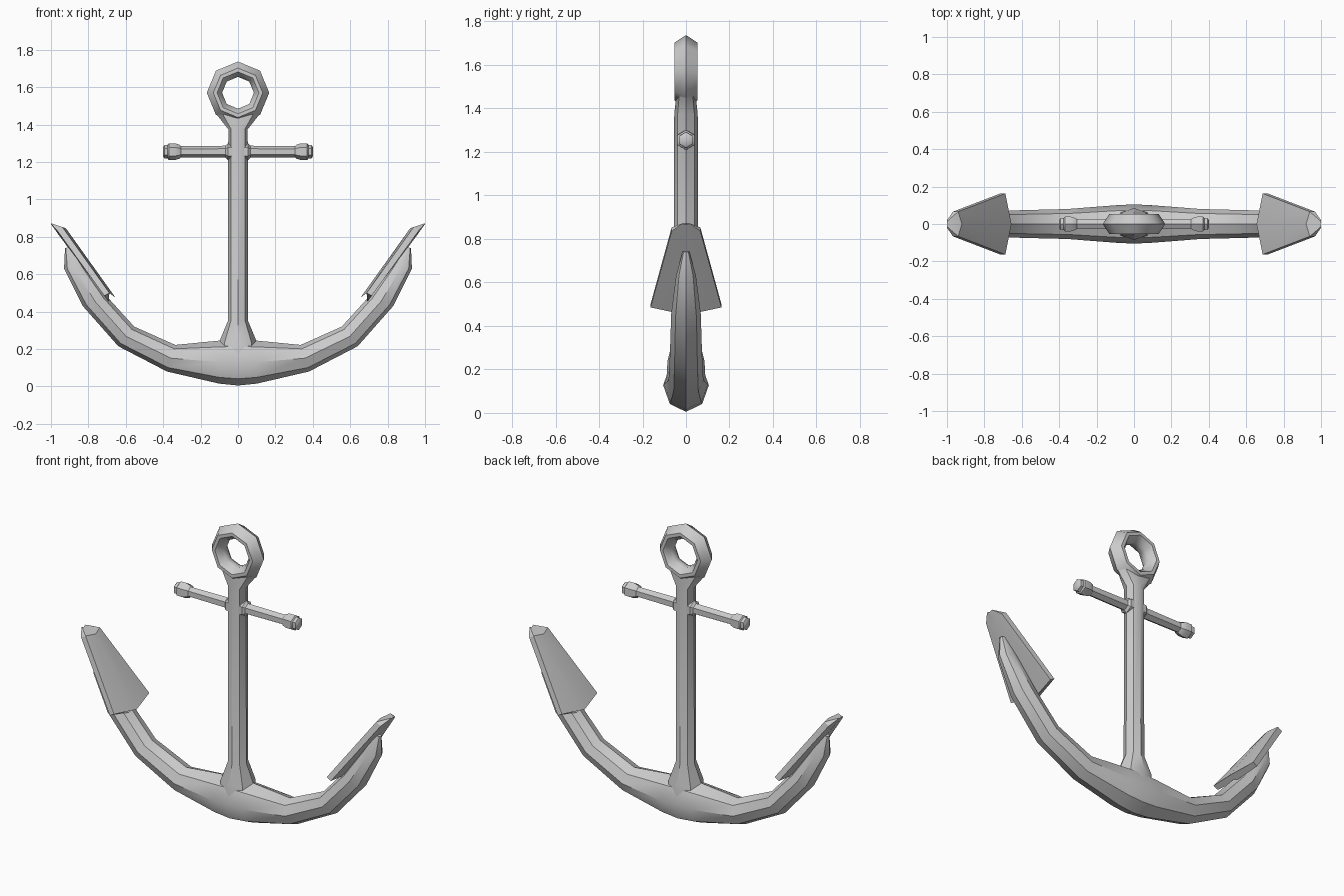
import bpy, bmesh, math
from math import cos, sin, pi

if "Cube" in bpy.data.objects:
    bpy.data.objects.remove(bpy.data.objects["Cube"])


def loft(name, sections, closed=False, mirror=False, angle=35):
    """Skin a list of equal-length point loops."""
    bm = bmesh.new()
    rows = [[bm.verts.new(p) for p in s] for s in sections]
    n = len(rows[0])
    pairs = list(zip(rows, rows[1:]))
    if closed:
        pairs.append((rows[-1], rows[0]))
    else:
        bm.faces.new(rows[0])
        bm.faces.new(rows[-1])
    for a, b in pairs:
        for i in range(n):
            j = (i + 1) % n
            bm.faces.new((a[i], a[j], b[j], b[i]))
    bmesh.ops.recalc_face_normals(bm, faces=bm.faces)
    me = bpy.data.meshes.new(name)
    bm.to_mesh(me)
    bm.free()
    ob = bpy.data.objects.new(name, me)
    bpy.context.collection.objects.link(ob)
    if mirror:
        ob.modifiers.new("Mirror", 'MIRROR').use_mirror_merge = False
    bpy.ops.object.select_all(action='DESELECT')
    bpy.context.view_layer.objects.active = ob
    ob.select_set(True)
    bpy.ops.object.shade_smooth_by_angle(angle=math.radians(angle))
    return ob


# Curved arms: inner edge x,z / outer edge x,z / half width
half = [(0.10, 0.245, 0.10, 0.015, 0.100),
        (0.335, 0.222, 0.38, 0.08, 0.080),
        (0.555, 0.32, 0.64, 0.215, 0.074),
        (0.70, 0.48, 0.83, 0.43, 0.068),
        (0.81, 0.63, 0.93, 0.63, 0.046),
        (0.895, 0.745, 0.925, 0.74, 0.015)]
stations = ([(-a, b, -c, d, w) for a, b, c, d, w in reversed(half)]
            + [(0, 0.25, 0, 0.005, 0.105)] + half)


def arm_section(a, b, c, d, w):
    mx, mz, hx, hz = (a + c) / 2, (b + d) / 2, (a - c) / 2, (b - d) / 2
    return [(mx + hx * cos(k * pi / 4), w * sin(k * pi / 4), mz + hz * cos(k * pi / 4))
            for k in range(8)]


loft("arms", [arm_section(*s) for s in stations], angle=40)

# Shank with flared foot and flared neck
shank = [(0.105, 0.09, 0.15), (0.10, 0.085, 0.24), (0.054, 0.056, 0.35),
         (0.052, 0.054, 1.375), (0.115, 0.045, 1.455)]
loft("shank", [[(rx * cos(k * pi / 4), ry * sin(k * pi / 4), z) for k in range(8)]
               for rx, ry, z in shank], angle=40)

# Eight-sided ring at the top
ring = [(0.167, 0), (0.132, 0.054), (0.112, 0.054), (0.085, 0.018),
        (0.085, -0.018), (0.112, -0.054), (0.132, -0.054)]
loft("ring", [[(r * cos(k * pi / 4), y, 1.57 + r * sin(k * pi / 4)) for r, y in ring]
              for k in range(8)], closed=True, angle=50)

# Crossbar with collars and end caps
bar = [(0, 0.048), (0.054, 0.046), (0.066, 0.032), (0.305, 0.03), (0.312, 0.037),
       (0.337, 0.045), (0.37, 0.045), (0.376, 0.037), (0.393, 0.036), (0.4, 0.025)]
bar = [(-x, r) for x, r in reversed(bar[1:])] + bar
loft("crossbar", [[(x, r * sin(k * pi / 3), 1.255 + r * cos(k * pi / 3)) for k in range(6)]
                  for x, r in bar], angle=40)

# Flukes: inner centre x,z / inner edge x,z / outer edge x,z / outer centre x,z / half width
fluke = [(0.655, 0.475, 0.688, 0.50, 0.715, 0.485, 0.69, 0.45, 0.163),
         (0.92, 0.845, 0.94, 0.853, 0.968, 0.835, 0.955, 0.805, 0.066),
         (0.99, 0.868, 0.993, 0.870, 1.0, 0.870, 0.998, 0.866, 0.02)]


def fluke_section(a, b, c, d, e, f, g, h, w):
    return [(a, 0, b), (c, w, d), (e, w, f), (g, 0, h), (e, -w, f), (c, -w, d)]


loft("flukes", [fluke_section(*s) for s in fluke], mirror=True, angle=30)
